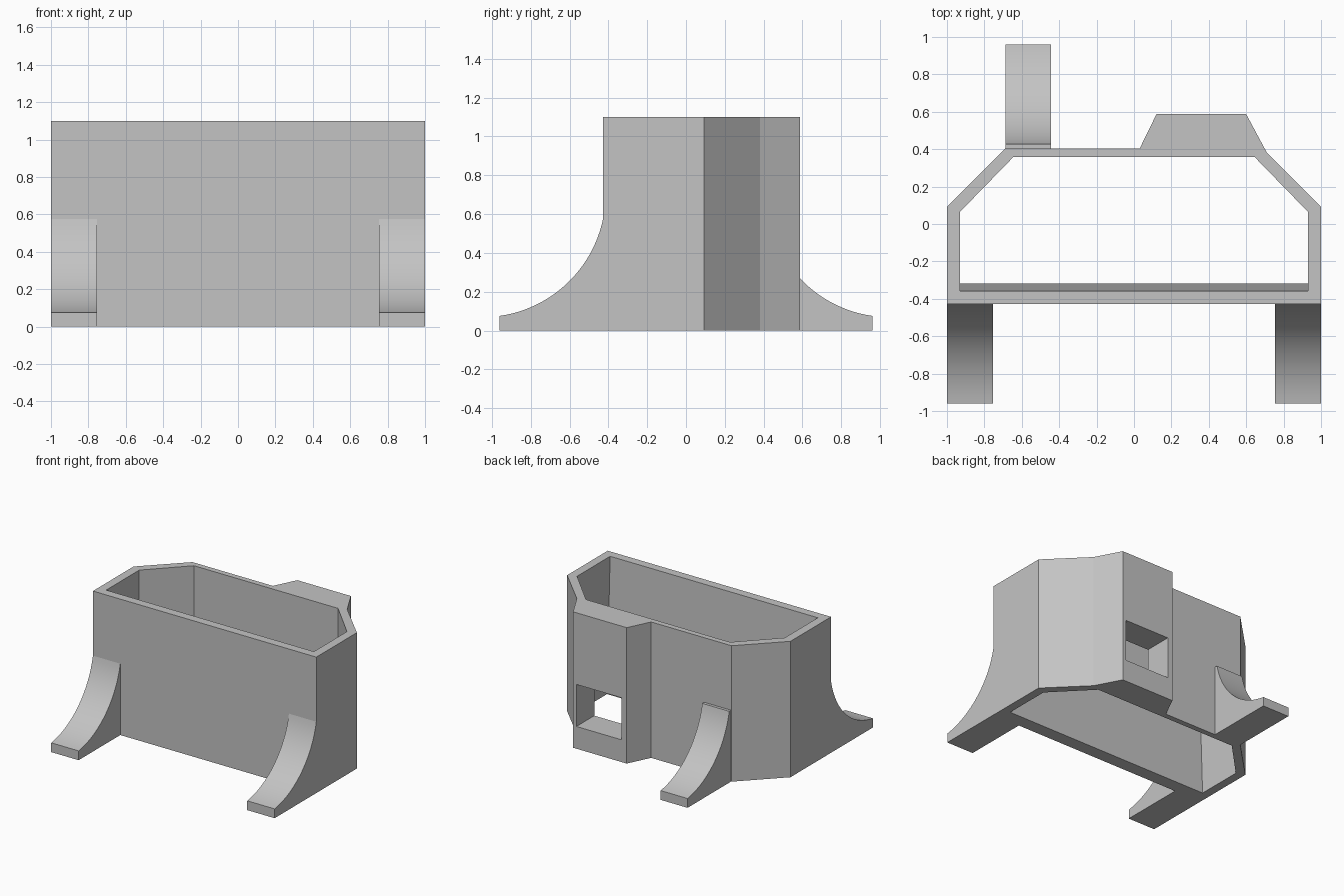
import bpy, bmesh, math

cube = bpy.data.objects.get("Cube")
if cube:
    bpy.data.objects.remove(cube, do_unlink=True)

HEIGHT = 1.10
FRONT = -0.427
BACK = 0.403

grey = bpy.data.materials.new("plain grey")
grey.use_nodes = True
grey.diffuse_color = (0.55, 0.55, 0.55, 1)
grey.node_tree.nodes["Principled BSDF"].inputs["Base Color"].default_value = grey.diffuse_color


def loft(name, lower, upper):
    """Closed solid between two matching loops of points."""
    bm = bmesh.new()
    a = [bm.verts.new(p) for p in lower]
    b = [bm.verts.new(p) for p in upper]
    bm.faces.new(a)
    bm.faces.new(b)
    n = len(a)
    for i in range(n):
        j = (i + 1) % n
        bm.faces.new((a[i], a[j], b[j], b[i]))
    bmesh.ops.recalc_face_normals(bm, faces=bm.faces)
    mesh = bpy.data.meshes.new(name)
    bm.to_mesh(mesh)
    bm.free()
    mesh.materials.append(grey)
    obj = bpy.data.objects.new(name, mesh)
    bpy.context.collection.objects.link(obj)
    return obj


def at_height(points, z):
    return [(x, y, z) for x, y in points]


def cut(target, cutter):
    cutter.hide_render = True
    mod = target.modifiers.new("cut", 'BOOLEAN')
    mod.operation = 'DIFFERENCE'
    mod.solver = 'EXACT'
    mod.object = cutter
    bpy.context.view_layer.objects.active = target
    bpy.ops.object.modifier_apply(modifier=mod.name)
    bpy.data.objects.remove(cutter, do_unlink=True)


# Housing outline with chamfered rear corners and a rear bump
outline = [(-1, FRONT), (1, FRONT), (1, 0.092), (0.71, 0.382), (0.60, 0.587),
           (0.12, 0.587), (0.03, BACK), (-0.69, BACK), (-1, 0.092)]
housing = loft("housing", at_height(outline, 0), at_height(outline, HEIGHT))


# Open cavity, its front wall thicker towards the bottom
def cavity_loop(z):
    front = -0.318 - 0.04 * z / HEIGHT
    loop = [(-0.93, front), (0.93, front), (0.93, 0.065),
            (0.645, 0.358), (-0.645, 0.358), (-0.93, 0.065)]
    return at_height(loop, z)


cut(housing, loft("cavity_cutter", cavity_loop(-0.1), cavity_loop(HEIGHT + 0.1)))

# Square port through the bump into the cavity
port = [(0.165, 0.2), (0.57, 0.2), (0.57, 0.8), (0.165, 0.8)]
cut(housing, loft("port_cutter", at_height(port, 0.18), at_height(port, 0.52)))


# Curved feet: concave arc from the toe up to the wall
def foot(name, x0, x1, side, wall):
    radius, cy, cz, steps = 0.636, 1.05, 0.705, 24
    start = math.asin(0.09 / radius)
    end = math.asin(0.623 / radius)
    profile = [(wall, 0), (0.96, 0)]
    for i in range(steps + 1):
        t = start + (end - start) * i / steps
        profile.append((cy - radius * math.sin(t), cz - radius * math.cos(t)))
    if profile[-1][0] - wall > 0.01:
        profile.append((wall, profile[-1][1]))
    obj = loft(name, [(x0, side * y, z) for y, z in profile],
               [(x1, side * y, z) for y, z in profile])
    bpy.ops.object.select_all(action='DESELECT')
    obj.select_set(True)
    bpy.context.view_layer.objects.active = obj
    bpy.ops.object.shade_smooth_by_angle(angle=math.radians(30))


foot("front_right_foot", -1, -0.755, -1, -FRONT)
foot("front_left_foot", 0.755, 1, -1, -FRONT)
foot("rear_foot", -0.686, -0.445, 1, BACK)
